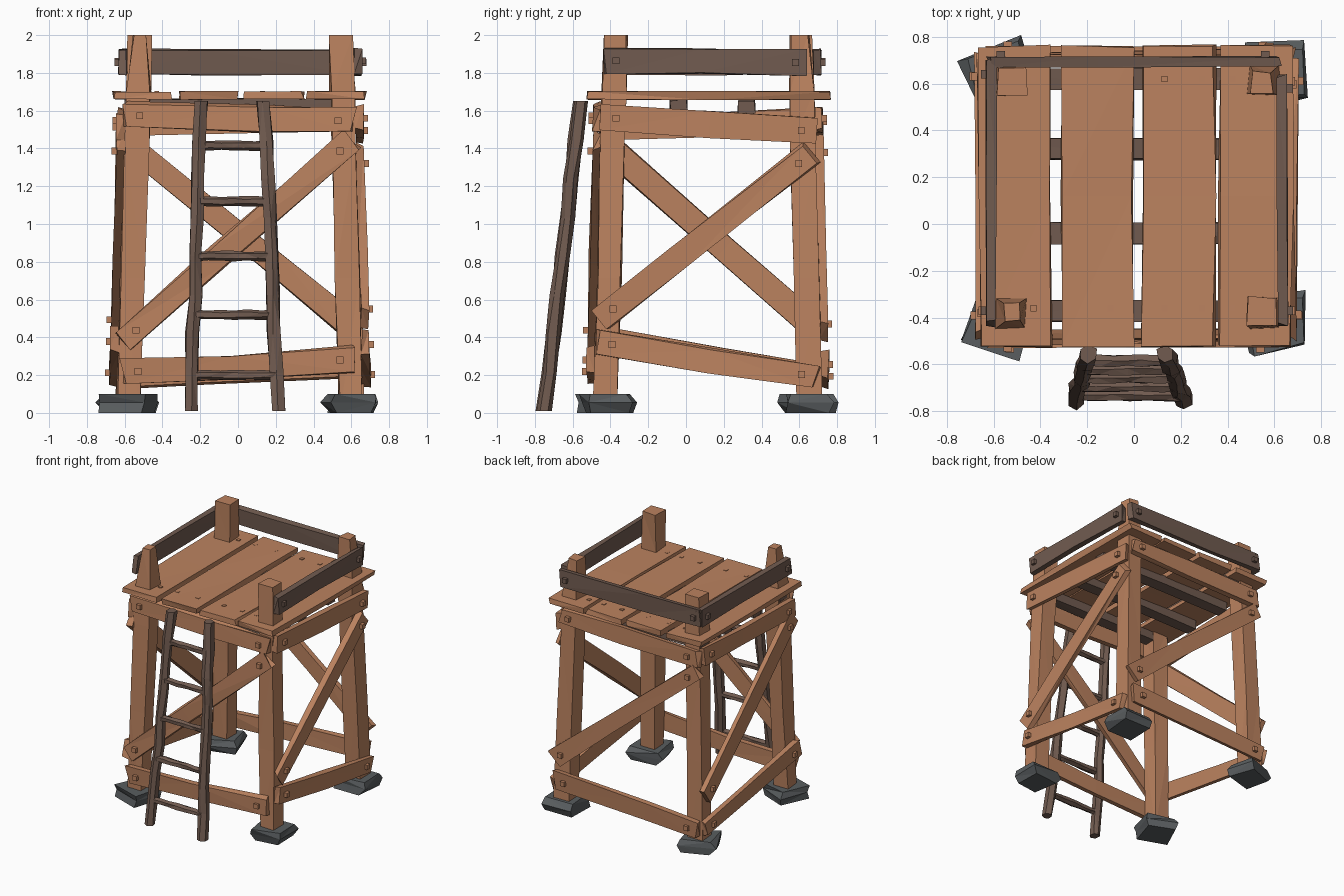
import bpy, bmesh, math, random
from mathutils import Vector as V

if "Cube" in bpy.data.objects:
    bpy.data.objects.remove(bpy.data.objects["Cube"])

random.seed(4)
X, Y, Z = V((1, 0, 0)), V((0, 1, 0)), V((0, 0, 1))


def material(name, rgb):
    m = bpy.data.materials.new(name)
    m.diffuse_color = (*rgb, 1)
    m.use_nodes = True
    m.node_tree.nodes["Principled BSDF"].inputs["Base Color"].default_value = m.diffuse_color
    return m


WOOD = material("light_wood", (0.50, 0.225, 0.115))
DARK = material("dark_wood", (0.165, 0.105, 0.08))
STONE = material("stone", (0.10, 0.11, 0.115))


def loft(name, centers, a, b, sizes, mat, n=4, jit=0.0, end=0.0):
    """Skin rough cross-sections (half sizes along a and b) along centers."""
    bm, rings = bmesh.new(), []
    r = lambda k: random.uniform(-k, k)
    along = (centers[-1] - centers[0]).normalized()
    for i, (c, (sa, sb)) in enumerate(zip(centers, sizes)):
        k = 1.41421 if n == 4 else 1
        e = end if i in (0, len(centers) - 1) else 0
        ring = []
        for j in range(n):
            t = 2 * math.pi * (j + 0.5) / n
            ring.append(bm.verts.new(
                c + a * (math.cos(t) * k * sa + r(jit))
                + b * (math.sin(t) * k * sb + r(min(jit, sb * 0.25))) + along * r(e)))
        rings.append(ring)
    for p, q in zip(rings, rings[1:]):
        for j in range(n):
            bm.faces.new((p[j], p[(j + 1) % n], q[(j + 1) % n], q[j]))
    bm.faces.new(rings[0][::-1])
    bm.faces.new(rings[-1])
    bmesh.ops.triangulate(bm, faces=[f for f in bm.faces if len(f.verts) == 4])
    bmesh.ops.recalc_face_normals(bm, faces=bm.faces)
    me = bpy.data.meshes.new(name)
    bm.to_mesh(me)
    bm.free()
    me.materials.append(mat)
    ob = bpy.data.objects.new(name, me)
    bpy.context.collection.objects.link(ob)
    return ob


# tower sides: across axis, outward normal, outer leg face offset at z=0 and z=2
SIDES = {"front": (X, -Y, 0.49, 0.44), "back": (X, Y, 0.72, 0.67),
         "left": (Y, -X, 0.645, 0.585), "right": (Y, X, 0.665, 0.61)}


def on_side(side, u, z, out):
    ax, nrm, f0, f1 = SIDES[side]
    return ax * u + nrm * (f0 + (f1 - f0) * z / 2 + out) + Z * z


def bolt(name, c, nrm, a, b, mat=WOOD, h=0.018):
    loft(name, [c - nrm * h, c + nrm * h], a, b, [(h, h)] * 2, mat)


def board(name, side, p, q, width, mat=WOOD, inset=0.08, jit=0.012):
    """Plank nailed to a tower side from p=(u,z) to q, with a bolt at each end."""
    ax, nrm = SIDES[side][:2]
    s, e = on_side(side, *p, 0.02), on_side(side, *q, 0.02)
    d = (e - s).normalized()
    w = d.cross(nrm).normalized()
    half = [(width / 2, 0.021)] * 3
    loft(name, [s, s.lerp(e, random.uniform(.35, .65)), e], w, nrm, half, mat, jit=jit, end=0.02)
    for i, c in enumerate((s + d * inset, e - d * inset)):
        bolt(f"{name}_bolt_{i}", c + nrm * 0.027, nrm, ax, Z, mat)


# corner legs and stone feet
LEGS = {"front_left": (-0.58, -0.425, -0.52, -0.375, 0.6, -0.35),
        "front_right": (0.60, -0.425, 0.545, -0.375, 1.0, 0.15),
        "back_left": (-0.58, 0.655, -0.52, 0.605, 1.0, 0.35),
        "back_right": (0.60, 0.655, 0.545, 0.605, 0.7, 0.0)}
for name, (x0, y0, x1, y1, top, rot) in LEGS.items():
    lo, hi = V((x0, y0, 0.02)), V((x1, y1, 2.0))
    loft(name + "_leg", [lo.lerp(hi, t) for t in (0, .35, .7, .85, 1)], X, Y,
         [(.064, .064)] * 4 + [(.062 * top, .062 * top)], WOOD, jit=0.007)
    a = V((math.cos(rot), math.sin(rot), 0))
    c = V((x0 * 1.0, y0 - 0.005, 0.0))
    loft(name + "_foot", [c, c + Z * 0.055, c + Z * 0.1], a, Z.cross(a),
         [(.11, .105), (.135, .12), (.12, .11)], STONE, jit=0.02)

# horizontal beams and diagonal braces on each side
BOARDS = {
    "front": [((-.61, .215), (.62, .285)), ((-.60, 1.575), (.61, 1.545)), ((-.60, .385), (.60, 1.44))],
    "back": [((-.62, .19), (.63, .26)), ((-.60, 1.54), (.61, 1.56)), ((-.59, 1.43), (.64, .42))],
    "left": [((-.47, .39), (.71, .20)), ((-.45, 1.51), (.68, 1.55)), ((-.44, 1.44), (.69, .44))],
    "right": [((-.47, .375), (.69, .19)), ((-.45, 1.565), (.69, 1.49)), ((-.45, .50), (.66, 1.37))]}
for side, rows in BOARDS.items():
    for label, (p, q) in zip(("lower_beam", "upper_beam", "diagonal_brace"), rows):
        board(f"{side}_{label}", side, p, q, 0.128)

# guard rails on three sides
board("back_rail", "back", (-.63, 1.86), (.62, 1.855), 0.13, DARK, 0.06, 0.008)
board("left_rail", "left", (-.43, 1.855), (.70, 1.86), 0.13, DARK, 0.06, 0.008)
board("right_rail", "right", (-.43, 1.865), (.64, 1.855), 0.13, DARK, 0.06, 0.008)

# joists and deck planks
for i, y in enumerate((-.37, -.04, .32, .62)):
    loft(f"joist_{i}", [V((-.60, y, 1.625)), V((0, y, 1.628)), V((.60, y, 1.622))],
         Y, Z, [(.045, .034)] * 3, DARK, jit=0.005)
for i, x in enumerate((-.505, -.157, .19, .52)):
    loft(f"deck_plank_{i}", [V((x, y, 1.68)) for y in (-.52, .12, .76)],
         X, Z, [(.153, .02)] * 3, WOOD, jit=0.01, end=0.008)
for i, x in enumerate((-.43, -.28, -.10, .13, .29, .42)):
    for y in (-.36, .62):
        bolt(f"deck_nail_{i}", V((x, y, 1.692)), Z, X, Y, h=0.013)

# leaning ladder: rough round rails and rungs
def rail_point(s, z):
    t = z / 1.66
    foot, head = (-.25, -.197) if s < 0 else (.215, .135)
    return V((foot + (head - foot) * t, -.755 + .20 * t, z))


for s, label in ((-1, "left"), (1, "right")):
    pts = [rail_point(s, 1.64 * k / 8 + .01) for k in range(9)]
    for p in pts[1:-1]:
        p += X * random.uniform(-.007, .007) + Y * random.uniform(-.007, .007)
    loft(f"ladder_{label}_rail", pts, X, Y, [(.039, .039)] * 9, DARK, n=6, jit=0.006)
for i, z in enumerate((.20, .52, .83, 1.12, 1.415)):
    a, b = rail_point(-1, z), rail_point(1, z)
    loft(f"ladder_rung_{i}", [a.lerp(b, k / 6) for k in range(7)], Y, Z,
         [(.027, .025)] * 7, DARK, n=6, jit=0.004)
